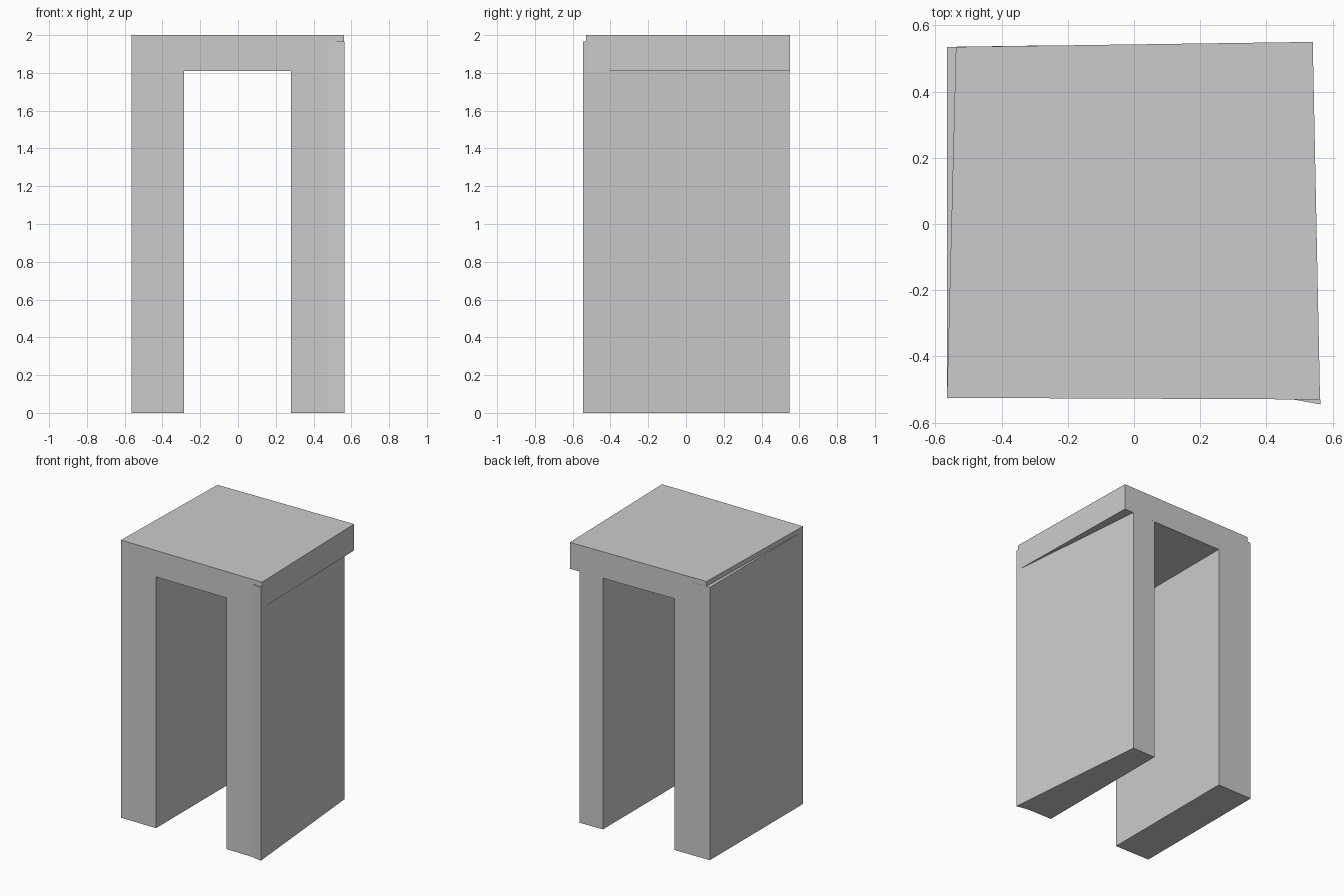
import bpy
import bmesh

if "Cube" in bpy.data.objects:
    bpy.data.objects.remove(bpy.data.objects["Cube"])


def prism(name, outline, z0, z1):
    """Extrude a flat outline straight up from z0 to z1."""
    bm = bmesh.new()
    base = bm.faces.new([bm.verts.new((x, y, z0)) for x, y in outline])
    top = bmesh.ops.extrude_face_region(bm, geom=[base])["geom"]
    verts = [v for v in top if isinstance(v, bmesh.types.BMVert)]
    bmesh.ops.translate(bm, verts=verts, vec=(0, 0, z1 - z0))
    bmesh.ops.recalc_face_normals(bm, faces=bm.faces)
    mesh = bpy.data.meshes.new(name)
    bm.to_mesh(mesh)
    bm.free()
    obj = bpy.data.objects.new(name, mesh)
    bpy.context.collection.objects.link(obj)
    return obj


# Slightly skewed top slab
prism("top_slab",
      [(-0.565, -0.525), (0.562, -0.53), (0.54, 0.55), (-0.538, 0.535)],
      1.81, 2.0)

# Left side panel, proud of the slab towards the back
prism("left_panel",
      [(-0.565, -0.525), (-0.285, -0.526), (-0.285, 0.539), (-0.565, 0.535)],
      0.0, 1.965)

# Right side panel, tapering towards the back with a flared front corner
prism("right_panel",
      [(0.28, -0.528), (0.475, -0.529), (0.564, -0.545),
       (0.466, 0.549), (0.28, 0.546)],
      0.0, 1.965)
